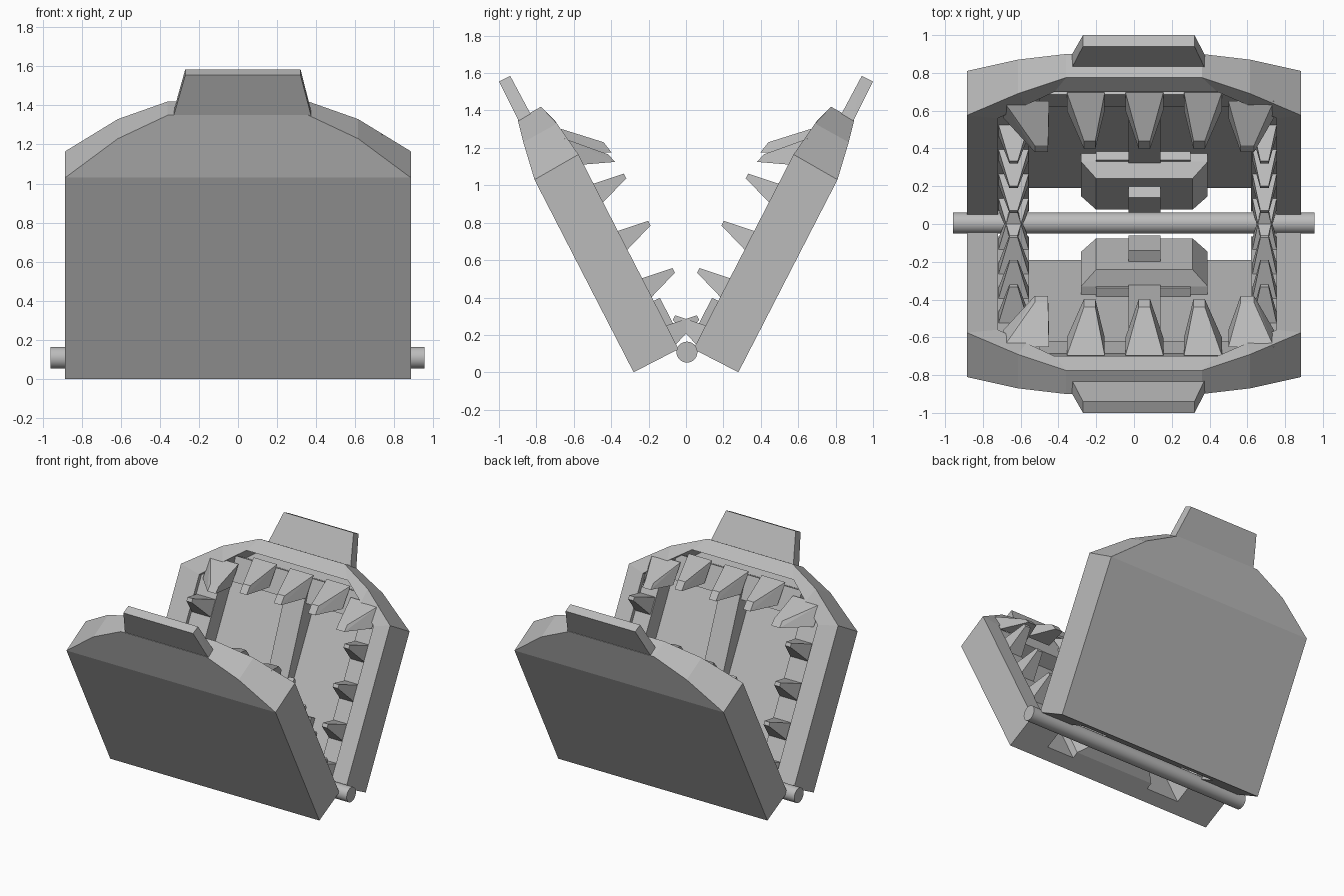
import bpy, bmesh, math

if "Cube" in bpy.data.objects:
    bpy.data.objects.remove(bpy.data.objects["Cube"])

grey = bpy.data.materials.new("plain_grey")
grey.diffuse_color = (0.5, 0.5, 0.5, 1)
grey.use_nodes = True
grey.node_tree.nodes["Principled BSDF"].inputs["Base Color"].default_value = grey.diffuse_color

# Jaw frame of reference: u runs up the slanted jaw, v runs outward through it
SU, CU = 0.458, 0.889


def P(x, u, v):
    return (x, 0.04 + SU * u + CU * v, 0.124 + CU * u - SU * v)


def finish(name, bm, mirror=True):
    bmesh.ops.recalc_face_normals(bm, faces=bm.faces)
    me = bpy.data.meshes.new(name)
    bm.to_mesh(me)
    bm.free()
    me.materials.append(grey)
    ob = bpy.data.objects.new(name, me)
    bpy.context.collection.objects.link(ob)
    if mirror:  # second jaw, across y
        m = ob.modifiers.new("other_jaw", 'MIRROR')
        m.use_axis = (False, True, False)
        m.use_mirror_merge = False
    return ob


def hull(name, pts):
    bm = bmesh.new()
    vs = [bm.verts.new(p) for p in pts]
    bmesh.ops.convex_hull(bm, input=vs)
    bmesh.ops.dissolve_limit(bm, angle_limit=0.01, verts=bm.verts, edges=bm.edges)
    return finish(name, bm)


def prism(name, x0, x1, uv):
    """Profile in jaw coordinates, extruded along x."""
    return hull(name, [P(x, u, v) for x in (x0, x1) for u, v in uv])


# Jaw shell: rim around a recessed floor, open at the hinge end
def mirrored(half):
    return [(-x, y, z) for x, y, z in half] + half[::-1]


front = mirrored([P(.885, 0, 0), (.885, .575, 1.165), (.615, .69, 1.33), (.36, .775, 1.42)])
back = mirrored([P(.885, 0, .27), (.885, .81, 1.03), (.615, .87, 1.23), (.36, .9, 1.35)])
cav = [(-.72, 0, 0), (-.72, 1.135, 0), (-.57, 1.265, .012), (-.42, 1.387, .028),
       (.44, 1.387, .028), (.6, 1.265, .012), (.755, 1.135, 0), (.755, 0, 0)]
bm = bmesh.new()
f, b, lip, floor = [[bm.verts.new(p) for p in loop] for loop in
                    (front, back, [P(*c) for c in cav], [P(x, u, .17) for x, u, _ in cav])]
for i in range(7):
    bm.faces.new((f[i], f[i + 1], lip[i + 1], lip[i]))
    bm.faces.new((lip[i], lip[i + 1], floor[i + 1], floor[i]))
    bm.faces.new((f[i], b[i], b[i + 1], f[i + 1]))
bm.faces.new(floor)
bm.faces.new((b[0], b[1], b[6], b[7]))
bm.faces.new(b[1:7])
for i in (0, 7):
    bm.faces.new((f[i], b[i], floor[i], lip[i]))
bm.faces.new((b[0], b[7], floor[7], floor[0]))
finish("jaw_shell", bm)

# Tab on the jaw edge
hull("jaw_tab", [(x, y, z) for xa, xb, prof in
                 ((-.33, .375, ((.825, 1.37), (.895, 1.345))),
                  (-.27, .32, ((.94, 1.585), (1.0, 1.555))))
                 for x in (xa, xb) for y, z in prof])

# Gums that carry the teeth
prism("left_gum", -.72, -.555, [(0, .03), (1.15, .03), (1.15, .172), (0, .172)])
prism("right_gum", .62, .755, [(0, .03), (1.15, .03), (1.15, .172), (0, .172)])
prism("upper_gum", -.5, .56, [(1.15, .06), (1.33, .04), (1.33, .172), (1.15, .172)])

# Side teeth
for side, x0, x1 in (("left", -.72, -.555), ("right", .625, .757)):
    xm = (x0 + x1) / 2
    for i in range(4):
        u = .082 + .284 * i
        hull(f"{side}_side_tooth_{i + 1}",
             [P(x, u + s * .066, .04) for x in (x0, x1) for s in (-1, 1)] +
             [P(xm + t * .022, u + .02 + s * .014, -.17) for t in (-1, 1) for s in (-1, 1)])


# Upper teeth; the two corner ones sit lower
def upper_tooth(name, xb, wb, xt, wt, base, tip):
    hull(name, [(xb + s * wb, y, z) for s in (-1, 1) for y, z in base] +
         [(xt + s * wt, y, z) for s in (-1, 1) for y, z in tip])


for i, d in enumerate((-1, 0, 1)):
    upper_tooth(f"upper_tooth_{i + 1}", .055 + d * .31, .1, .055 + d * .29, .03,
                ((.695, 1.31), (.6, 1.17)), ((.44, 1.23), (.398, 1.175)))
for side, xb, xt in (("left", -.57, -.49), ("right", .62, .6)):
    upper_tooth(f"{side}_corner_tooth", xb, .12, xt, .035,
                ((.65, 1.25), (.56, 1.11)), ((.415, 1.165), (.38, 1.125)))

# Bevelled hinge block with its backing plate, knob and centre rib
hull("hinge_block", [P(x, u, v) for x in (-.28, .39) for u in (0, .4) for v in (.12, .172)] +
     [P(x, u, .03) for x in (-.2, .31) for u in (.02, .38)])
prism("backing_plate", -.2, .3, [(.3, .12), (.42, .12), (.42, .172), (.3, .172)])
prism("hinge_knob", -.03, .14, [(.12, -.037), (.29, -.037), (.29, .06), (.04, .06)])
prism("centre_rib", -.03, .14, [(.38, .115), (1.25, .03), (1.25, .172), (.38, .172)])

# Hinge rod
bpy.ops.mesh.primitive_cylinder_add(vertices=32, radius=.056, depth=1.915,
                                    location=(-.002, .005, .108),
                                    rotation=(0, math.pi / 2, 0))
rod = bpy.context.object
rod.name = "hinge_rod"
rod.data.materials.append(grey)
bpy.ops.object.shade_smooth_by_angle()
